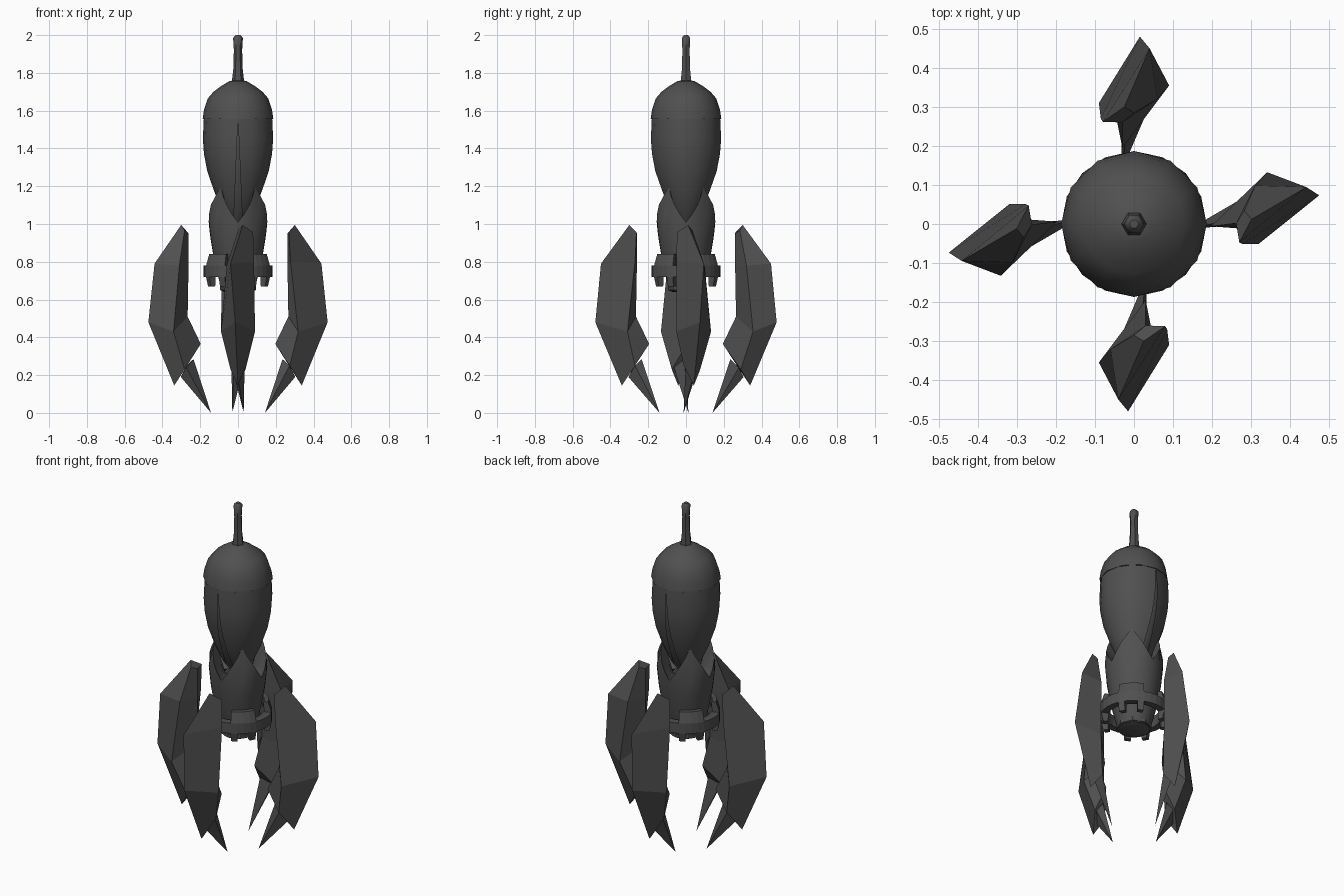
import bpy, bmesh, math
from mathutils import Vector

if "Cube" in bpy.data.objects:
    bpy.data.objects.remove(bpy.data.objects["Cube"])

mat = bpy.data.materials.new("dark grey")
mat.diffuse_color = (0.08, 0.08, 0.08, 1)
mat.use_nodes = True
mat.node_tree.nodes["Principled BSDF"].inputs["Base Color"].default_value = mat.diffuse_color


def finish(bm, name, smooth=None):
    bmesh.ops.remove_doubles(bm, verts=bm.verts, dist=1e-5)
    bmesh.ops.recalc_face_normals(bm, faces=bm.faces)
    me = bpy.data.meshes.new(name)
    bm.to_mesh(me)
    bm.free()
    me.materials.append(mat)
    ob = bpy.data.objects.new(name, me)
    bpy.context.collection.objects.link(ob)
    if smooth:
        bpy.ops.object.select_all(action='DESELECT')
        ob.select_set(True)
        bpy.context.view_layer.objects.active = ob
        bpy.ops.object.shade_smooth_by_angle(angle=math.radians(smooth))
    return ob


def grid(bm, rows, closed=True):
    """Skin rows of points with quads."""
    vs = [[bm.verts.new(p) for p in row] for row in rows]
    n = len(rows[0])
    for a, b in zip(vs, vs[1:]):
        for i in range(n if closed else n - 1):
            j = (i + 1) % n
            bm.faces.new((a[i], a[j], b[j], b[i]))
    return vs


def polar(r, a, z):
    return Vector((r * math.cos(a), r * math.sin(a), z))


def lathe(name, profile, n, smooth=40):
    bm = bmesh.new()
    vs = grid(bm, [[polar(r, 2 * math.pi * i / n, z) for i in range(n)] for r, z in profile])
    bm.faces.new(vs[0])
    bm.faces.new(vs[-1])
    return finish(bm, name, smooth)


# Spire and dome cap
lathe("spire", [(0.034, 1.74), (0.025, 1.82), (0.022, 1.92), (0.026, 1.985), (0.012, 2.0)], 6, 50)
lathe("dome_cap", [(0.165, 1.555), (0.187, 1.557), (0.18, 1.605), (0.16, 1.665), (0.13, 1.70),
                   (0.09, 1.73), (0.045, 1.757), (0.02, 1.76)], 12, 45)

# Upper hull: two half shells with a narrow gap that opens downward, over a core
hull = [(0.181, 1.56), (0.186, 1.45), (0.18, 1.37), (0.163, 1.28), (0.125, 1.17), (0.085, 1.08), (0.03, 1.0)]
for side, label in ((0, "right"), (math.pi, "left")):
    bm = bmesh.new()
    rows = []
    for r, z in hull:
        half = math.pi / 2 - math.asin(min(0.9, 0.042 * (1.56 - z) / r))
        rows.append([polar(r, side + half * (i / 4 - 1), z) for i in range(9)])
    grid(bm, rows, closed=False)
    finish(bm, label + "_upper_hull", 40)
lathe("hull_core", [(r - 0.012, z) for r, z in hull], 12)

# Lower hull: cup whose rim rises into four diagonal petals
N = 32
cup = [(0.085, 0.645), (0.10, 0.70), (0.115, 0.76), (0.13, 0.83), (0.145, 0.92)]
bm = bmesh.new()
rows = [[polar(r, 2 * math.pi * i / N, z) for i in range(N)] for r, z in cup]
petal = (1.01, 1.05, 1.10, 1.15, 1.20)          # rim height from valley to tip
for f in (0.5, 1.0):
    row = []
    for i in range(N):
        k = i % 8
        k = min(k, 8 - k)
        z = 0.92 + (petal[k] - 0.92) * f
        r = 0.145 + 0.012 * math.sin(math.pi * min(1, (z - 0.92) / 0.28))
        r -= max(0, z - 1.1) * 0.17
        row.append(polar(r, 2 * math.pi * i / N, z))
    rows.append(row)
rows.append([polar(0.9 * math.hypot(p.x, p.y), math.atan2(p.y, p.x), p.z - 0.03) for p in rows[-1]])
rows.append([polar(0.07, 2 * math.pi * i / N, 1.0) for i in range(N)])
vs = grid(bm, rows)
bm.faces.new(vs[0])
finish(bm, "lower_hull", 40)
lathe("nozzle", [(0.07, 0.64), (0.095, 0.65), (0.095, 0.67), (0.08, 0.69)], 8, 30)

# Collar: band with raised clips and prongs on the diagonals
bm = bmesh.new()
SEG = 32
for i in range(SEG):
    a0, a1 = 2 * math.pi * i / SEG, 2 * math.pi * (i + 1) / SEG
    d = abs((math.degrees((a0 + a1) / 2) % 90) - 45)
    top = 0.84 if d < 17 else 0.78
    bottom = 0.67 if 11 < d < 28 else 0.72
    rows = []
    for r, z in ((0.145, bottom), (0.172, bottom), (0.183, 0.72), (0.183, 0.78), (0.165, top), (0.14, top)):
        rows.append([polar(r, a0, z), polar(r, a1, z)])
    vs = grid(bm, rows + rows[:1], closed=False)
    for k in (0, 1):
        bm.faces.new([row[k] for row in vs[:-1]])
finish(bm, "collar")

# Floating fins: (outward, sideways, height), four corners per section
blade = [
    [(0.30, 0.025, 0.995), (0.285, 0.0, 0.965), (0.26, 0.03, 0.95), (0.262, 0.08, 0.957)],
    [(0.45, -0.04, 0.79), (0.32, -0.06, 0.78), (0.26, 0.03, 0.78), (0.27, 0.085, 0.80)],
    [(0.48, -0.015, 0.48), (0.355, -0.09, 0.43), (0.265, 0.03, 0.51), (0.31, 0.09, 0.43)],
    [(0.34, 0.0, 0.145), (0.29, -0.04, 0.23), (0.195, 0.03, 0.365), (0.27, 0.045, 0.25)],
]
spike = [(0.305, 0.0, 0.19), (0.28, -0.03, 0.24), (0.235, 0.02, 0.285), (0.27, 0.035, 0.25)]
spike_tip = (0.14, 0.03, 0.0)


def fin(name, angle, flip):
    c, s = math.cos(math.radians(angle)), math.sin(math.radians(angle))

    def place(p):
        r, t, z = p[0], p[1] * flip, p[2]
        return (r * c - t * s, r * s + t * c, z)

    bm = bmesh.new()
    vs = grid(bm, [[place(p) for p in row] for row in blade])
    bm.faces.new(vs[0])
    bm.faces.new(vs[-1])
    base = [bm.verts.new(place(p)) for p in spike]
    tip = bm.verts.new(place(spike_tip))
    bm.faces.new(base)
    for i in range(4):
        bm.faces.new((base[i], base[(i + 1) % 4], tip))
    finish(bm, name)


fin("front_fin", -90, 1)
fin("back_fin", 90, 1)
fin("right_fin", 7, -1)
fin("left_fin", 187, -1)
